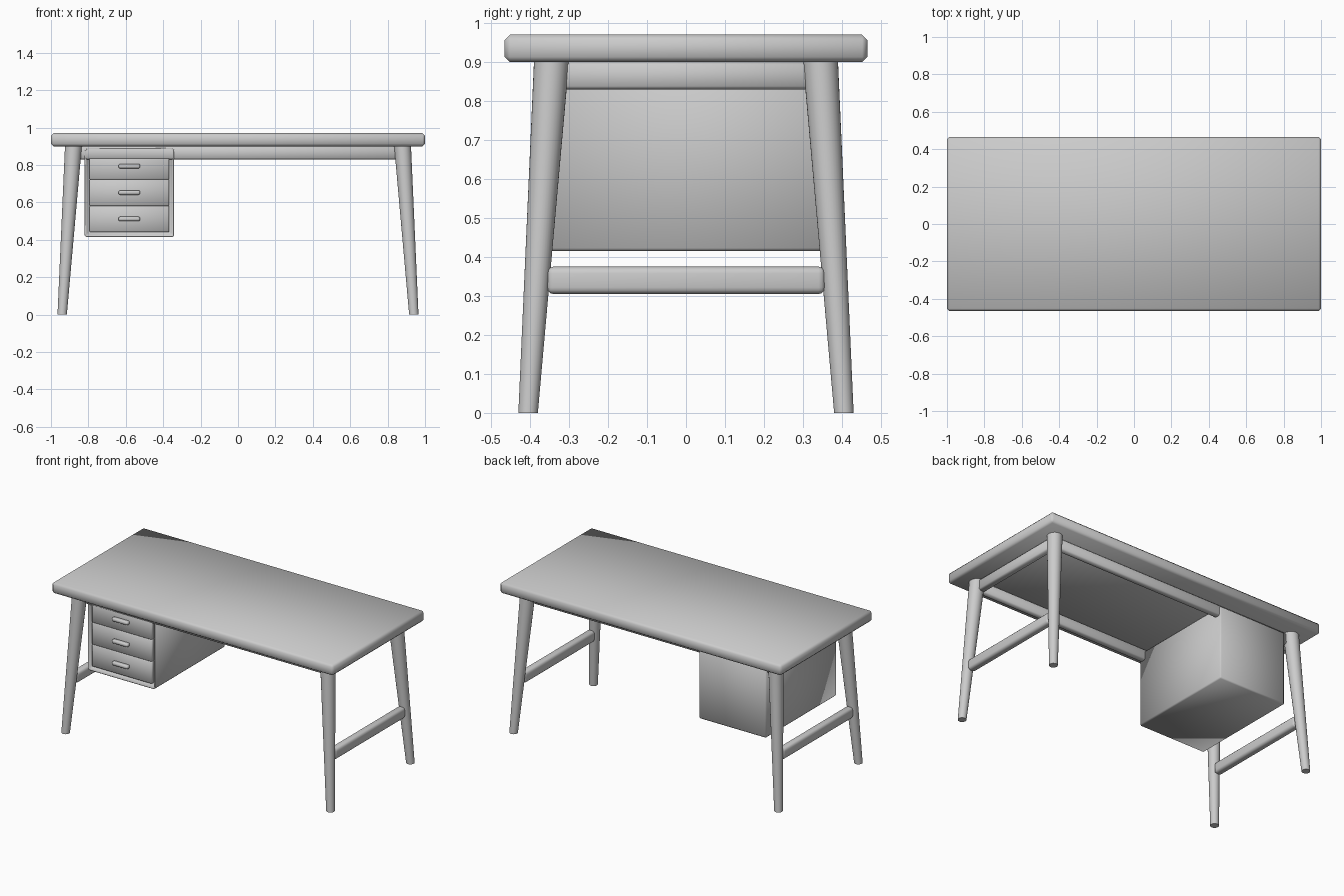
import bpy
import bmesh
import math
from mathutils import Vector, Matrix

old = bpy.data.objects.get("Cube")
if old:
    bpy.data.objects.remove(old, do_unlink=True)

grey = bpy.data.materials.new("plain grey")
grey.use_nodes = True
grey.diffuse_color = (0.6, 0.6, 0.6, 1)
grey.node_tree.nodes["Principled BSDF"].inputs["Base Color"].default_value = (0.6, 0.6, 0.6, 1)


def add_object(name, bm, bevel=0, segments=1, sharp=None):
    """Turn a bmesh into a smooth shaded grey object."""
    bmesh.ops.recalc_face_normals(bm, faces=bm.faces)
    mesh = bpy.data.meshes.new(name)
    bm.to_mesh(mesh)
    bm.free()
    mesh.materials.append(grey)
    mesh.shade_smooth()
    if sharp:
        mesh.set_sharp_from_angle(angle=math.radians(sharp))
    obj = bpy.data.objects.new(name, mesh)
    bpy.context.collection.objects.link(obj)
    if bevel:
        mod = obj.modifiers.new("bevel", "BEVEL")
        mod.width = bevel
        mod.segments = segments
        mod.limit_method = "ANGLE"
    return obj


def box_mesh(x, y, z):
    """Box between (min, max) pairs on each axis."""
    bm = bmesh.new()
    bmesh.ops.create_cube(bm, size=1)
    for v in bm.verts:
        for i, (low, high) in enumerate((x, y, z)):
            v.co[i] = high if v.co[i] > 0 else low
    return bm


def box(name, x, y, z, bevel, segments=1):
    return add_object(name, box_mesh(x, y, z), bevel, segments)


# Table top
TOP_Z = 0.9
box("table_top", (-1, 1), (-0.465, 0.465), (TOP_Z, 0.97), 0.013)

# Splayed, tapered legs
for sx, side in ((-1, "right"), (1, "left")):
    for sy, end in ((-1, "front"), (1, "back")):
        bm = bmesh.new()
        bmesh.ops.create_cone(bm, cap_ends=True, segments=32, radius1=0.025,
                              radius2=0.045, depth=TOP_Z,
                              matrix=Matrix.Translation((0, 0, TOP_Z / 2)))
        foot = Vector((0.94 * sx, 0.405 * sy, 0))
        head = Vector((0.88 * sx, 0.345 * sy, 0))
        for v in bm.verts:
            v.co += foot.lerp(head, v.co.z / TOP_Z)
        add_object(f"{end}_{side}_leg", bm, sharp=40)

    # Side rail under the top and lower stretcher
    rail_x = sorted((0.85 * sx, 0.895 * sx))
    box(f"{side}_rail", rail_x, (-0.32, 0.32), (0.83, TOP_Z), 0.008)
    bar_x = sorted((0.892 * sx, 0.942 * sx))
    box(f"{side}_stretcher", bar_x, (-0.357, 0.357), (0.305, 0.375), 0.017, 3)

# Long rails
for sy, end in ((-1, "front"), (1, "back")):
    rail_y = sorted((0.31 * sy, 0.35 * sy))
    box(f"{end}_rail", (-0.85, 0.85), rail_y, (0.83, TOP_Z), 0.008)

# Drawer cabinet with a recessed front
LEFT, RIGHT, LOW, HIGH = -0.82, -0.342, 0.415, 0.89
FRONT, BORDER = -0.36, 0.026
bm = box_mesh((LEFT, RIGHT), (FRONT, 0.36), (LOW, HIGH))
bm.normal_update()
face = min(bm.faces, key=lambda f: f.calc_center_median().y)
bmesh.ops.inset_region(bm, faces=[face], thickness=BORDER)
for v in face.verts:
    v.co.y += 0.035
add_object("cabinet", bm, 0.008)

# Drawers and pull handles
height = (HIGH - LOW - 2 * BORDER) / 3
middle = (LEFT + RIGHT) / 2
for i, place in enumerate(("bottom", "middle", "top")):
    z = LOW + BORDER + i * height
    box(f"{place}_drawer", (LEFT + BORDER, RIGHT - BORDER),
        (FRONT + 0.012, FRONT + 0.04), (z, z + height), 0.004)
    zc = z + height / 2
    box(f"{place}_handle", (middle - 0.058, middle + 0.058),
        (FRONT - 0.014, FRONT + 0.016), (zc - 0.012, zc + 0.012), 0.01, 3)
